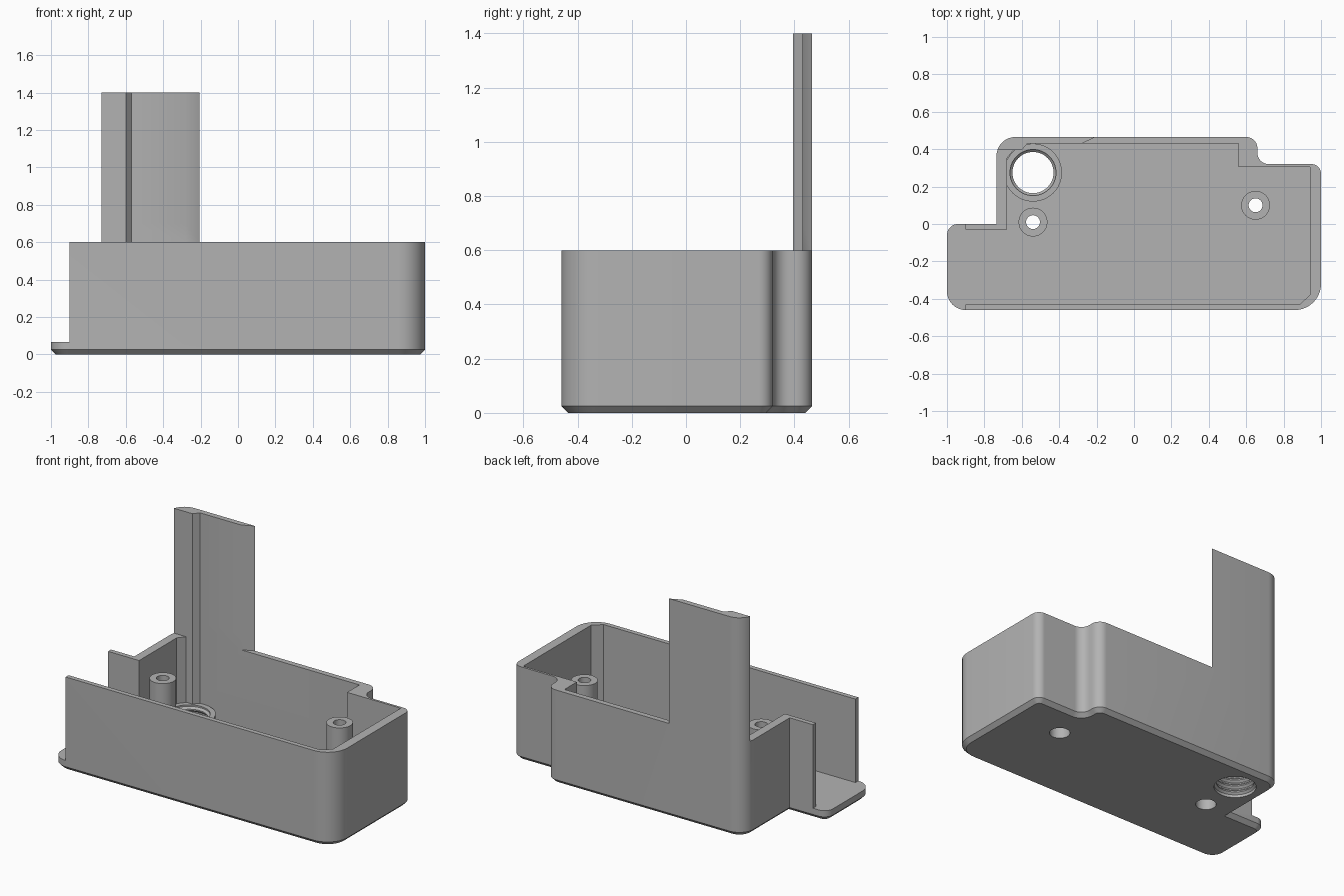
import bpy
import bmesh
import math
from mathutils import Vector

cube = bpy.data.objects.get("Cube")
if cube:
    bpy.data.objects.remove(cube, do_unlink=True)

GREY = 0.45
FLOOR, RIM, TOP = 0.065, 0.6, 1.4
CHAMFER = 0.025

mat = bpy.data.materials.new("plain grey")
mat.use_nodes = True
mat.diffuse_color = (GREY, GREY, GREY, 1)
mat.node_tree.nodes["Principled BSDF"].inputs["Base Color"].default_value = (GREY, GREY, GREY, 1)


def make_object(name, bm):
    bmesh.ops.recalc_face_normals(bm, faces=bm.faces)
    mesh = bpy.data.meshes.new(name)
    bm.to_mesh(mesh)
    bm.free()
    mesh.materials.append(mat)
    obj = bpy.data.objects.new(name, mesh)
    bpy.context.collection.objects.link(obj)
    return obj


def rounded(corners, steps=10):
    """Round right-angled corners given as (x, y, radius)."""
    pts = [Vector(c[:2]) for c in corners]
    out = []
    for i, p in enumerate(pts):
        r = corners[i][2]
        if r == 0:
            out.append(p)
            continue
        d1 = (pts[i - 1] - p).normalized()
        d2 = (pts[(i + 1) % len(pts)] - p).normalized()
        centre = p + r * (d1 + d2)
        for k in range(steps + 1):
            a = math.pi / 2 * k / steps
            out.append(centre - r * (d2 * math.cos(a) + d1 * math.sin(a)))
    return out


def inset(pts, d):
    """Offset a counter-clockwise loop inwards."""
    out = []
    for i, p in enumerate(pts):
        e1 = (p - pts[i - 1]).normalized()
        e2 = (pts[(i + 1) % len(pts)] - p).normalized()
        n1, n2 = Vector((-e1.y, e1.x)), Vector((-e2.y, e2.x))
        out.append(p + (n1 + n2) * d / (1 + n1.dot(n2)))
    return out


def loft(name, layers):
    """Solid through a stack of (loop, z) layers."""
    bm = bmesh.new()
    rings = [[bm.verts.new((p[0], p[1], z)) for p in loop] for loop, z in layers]
    n = len(rings[0])
    for low, high in zip(rings, rings[1:]):
        for i in range(n):
            j = (i + 1) % n
            bm.faces.new((low[i], low[j], high[j], high[i]))
    bm.faces.new(rings[0][::-1])
    bm.faces.new(rings[-1])
    return make_object(name, bm)


def lathe(name, x, y, profile, segments=48):
    """Closed (radius, z) profile turned around a vertical axis."""
    bm = bmesh.new()
    rings = []
    for s in range(segments):
        a = 2 * math.pi * s / segments
        rings.append([bm.verts.new((x + r * math.cos(a), y + r * math.sin(a), z)) for r, z in profile])
    n = len(profile)
    for s in range(segments):
        a, b = rings[s], rings[(s + 1) % segments]
        for i in range(n):
            j = (i + 1) % n
            bm.faces.new((a[i], b[i], b[j], a[j]))
    return make_object(name, bm)


def circle(x, y, r, segments=48):
    return [(x + r * math.cos(2 * math.pi * s / segments),
             y + r * math.sin(2 * math.pi * s / segments)) for s in range(segments)]


def cut(target, cutter):
    mod = target.modifiers.new("cut", "BOOLEAN")
    mod.operation = "DIFFERENCE"
    mod.solver = "EXACT"
    mod.object = cutter
    bpy.context.view_layer.objects.active = target
    bpy.ops.object.modifier_apply(modifier=mod.name)
    bpy.data.objects.remove(cutter, do_unlink=True)


# Solid block with a chamfered underside
outline = rounded([
    (-1, -0.46, 0.1), (1, -0.46, 0.14), (1, 0.32, 0.05), (0.66, 0.32, 0.06),
    (0.66, 0.465, 0.06), (-0.735, 0.465, 0.1), (-0.735, 0, 0), (-1, 0, 0.06)])
housing = loft("housing", [(inset(outline, CHAMFER), 0), (outline, CHAMFER), (outline, TOP)])

# Everything above the rim except the tall back panel
above = [(-1.2, -0.6), (1.2, -0.6), (1.2, 0.7), (-0.13, 0.7), (-0.13, 0.5),
         (-0.28, 0.43), (-0.57, 0.43), (-0.6, 0.395), (-1.2, 0.395)]
cut(housing, loft("above_cutter", [(above, RIM), (above, TOP + 0.1)]))

# Inner cavity, open at the left-hand end above a floor tongue
cavity = [(-1.1, -0.6), (-0.9, -0.6), (-0.9, -0.43), (0.885, -0.43), (0.94, -0.38),
          (0.94, 0.305), (0.56, 0.305), (0.56, 0.43), (-0.57, 0.43), (-0.6, 0.395),
          (-0.645, 0.395), (-0.68, 0.35), (-0.68, -0.03), (-0.9, -0.03), (-0.9, 0.1), (-1.1, 0.1)]
cut(housing, loft("cavity_cutter", [(cavity, FLOOR), (cavity, RIM + 0.1)]))

# Holes through the floor
POSTS = [("left_screw_post", -0.54, 0.01), ("right_screw_post", 0.65, 0.1)]
BOSS = (-0.54, 0.275)
for x, y, r in [(p[1], p[2], 0.06) for p in POSTS] + [(*BOSS, 0.13)]:
    hole = circle(x, y, r)
    cut(housing, loft("hole_cutter", [(hole, -0.1), (hole, FLOOR + 0.05)]))

# Hollow screw posts with a wide bore below and a narrow one on top
parts = [housing]
for name, x, y in POSTS:
    parts.append(lathe(name, x, y, [
        (0.077, FLOOR), (0.077, 0.51), (0.037, 0.51), (0.037, 0.42), (0.06, 0.42), (0.06, FLOOR)]))

# Threaded boss around the large opening
profile = [(0.13, 0), (0.13, FLOOR), (0.155, FLOOR), (0.155, 0.18), (0.123, 0.18)]
pitch = 0.04
for i in range(4):
    z = 0.17 - i * pitch
    profile += [(0.123, z), (0.11, z - 0.012), (0.11, z - 0.02), (0.123, z - 0.032)]
profile.append((0.123, 0))
parts.append(lathe("threaded_boss", *BOSS, profile))

# Smooth the rounded corners, keep the edges crisp
bpy.ops.object.select_all(action="DESELECT")
for part in parts:
    part.select_set(True)
bpy.context.view_layer.objects.active = housing
bpy.ops.object.shade_smooth_by_angle(angle=math.radians(30))
